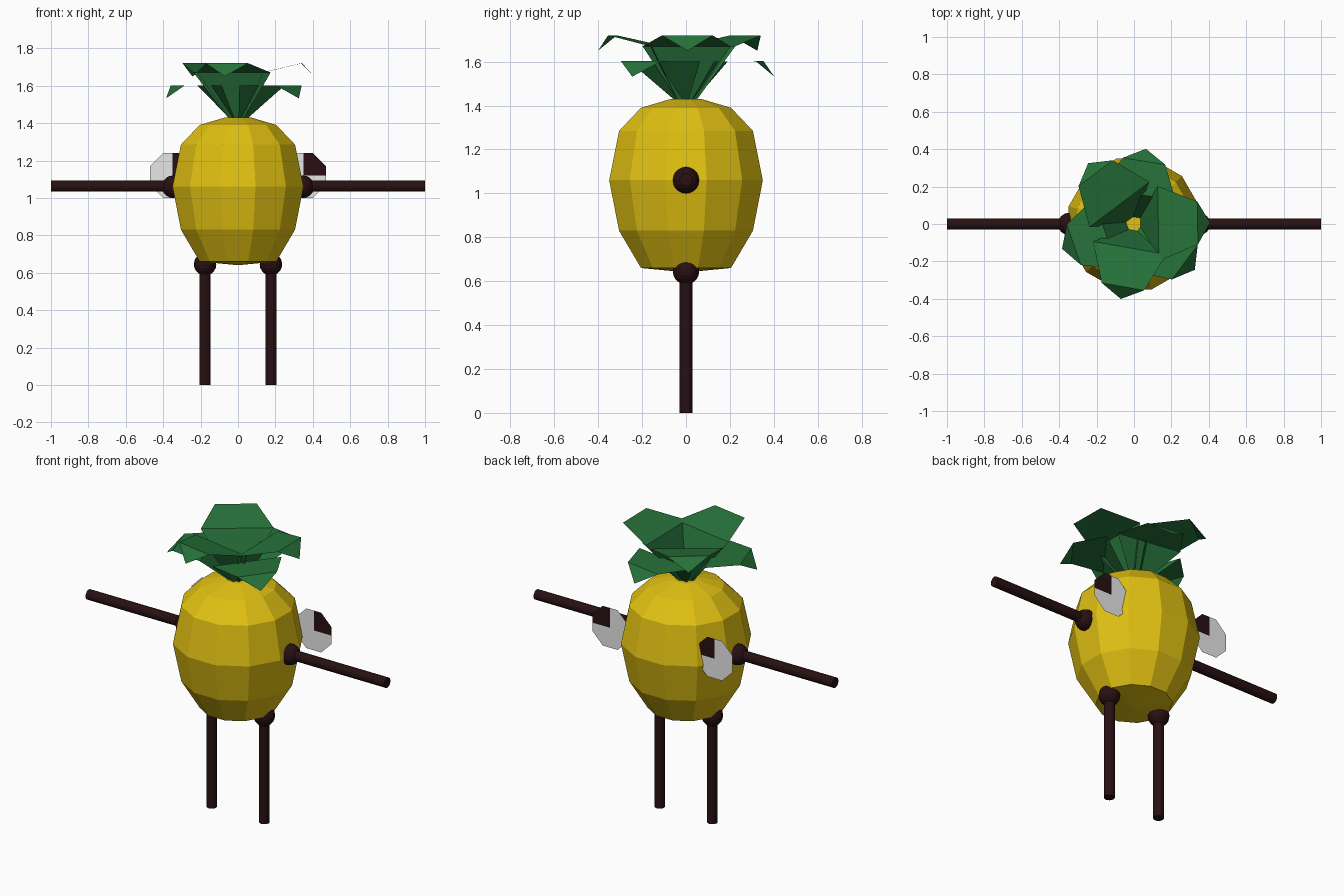
import bpy, bmesh, math
from mathutils import Matrix, Vector

cube = bpy.data.objects.get("Cube")
if cube:
    bpy.data.objects.remove(cube, do_unlink=True)


def material(name, rgb):
    m = bpy.data.materials.new(name)
    m.use_nodes = True
    m.diffuse_color = (*rgb, 1)
    m.node_tree.nodes["Principled BSDF"].inputs["Base Color"].default_value = (*rgb, 1)
    return m


yellow = material("rind_yellow", (0.75, 0.53, 0.006))
green = material("leaf_green", (0.02, 0.17, 0.043))
brown = material("dark_brown", (0.021, 0.005, 0.006))
white = material("eye_white", (0.8, 0.8, 0.8))


def finish(name, bm, *mats, smooth=False):
    mesh = bpy.data.meshes.new(name)
    bm.to_mesh(mesh)
    bm.free()
    for m in mats:
        mesh.materials.append(m)
    for p in mesh.polygons:
        p.use_smooth = smooth
    obj = bpy.data.objects.new(name, mesh)
    bpy.context.collection.objects.link(obj)
    return obj


# Fruit body: twelve-sided lathe with a shallow pointed bottom
SIDES = 12
profile = [(0.205, 0.66), (0.305, 0.83), (0.35, 1.06), (0.305, 1.285), (0.205, 1.39), (0.07, 1.43)]
bm = bmesh.new()
rings = []
for r, z in profile:
    r /= math.cos(math.pi / SIDES)
    angles = [(k + 0.5) * math.tau / SIDES for k in range(SIDES)]
    rings.append([bm.verts.new((r * math.cos(a), r * math.sin(a), z)) for a in angles])
tip = bm.verts.new((0, 0, 0.64))
for k in range(SIDES):
    n = (k + 1) % SIDES
    for low, high in zip(rings, rings[1:]):
        bm.faces.new((low[k], low[n], high[n], high[k]))
    bm.faces.new((tip, rings[0][n], rings[0][k]))
bm.faces.new(rings[-1])
finish("fruit_body", bm, yellow)


# Limbs: straight rods with a ball joint at the body
def rod(name, start, end, radius):
    start, end = Vector(start), Vector(end)
    axis = end - start
    bm = bmesh.new()
    matrix = Matrix.Translation((start + end) / 2) @ axis.to_track_quat("Z", "Y").to_matrix().to_4x4()
    bmesh.ops.create_cone(bm, cap_ends=True, segments=16, radius1=radius, radius2=radius,
                          depth=axis.length, matrix=matrix)
    finish(name, bm, brown)


def ball(name, centre):
    bm = bmesh.new()
    bmesh.ops.create_uvsphere(bm, u_segments=16, v_segments=10, radius=0.06,
                              matrix=Matrix.Translation(centre))
    finish(name, bm, brown)


# Eyes: flat octagons with one dark quarter
def eye(name, centre):
    bm = bmesh.new()
    hub = bm.verts.new(centre)
    rim = []
    for k in range(16):
        a = k * math.tau / 16
        r = 0.13 if k % 2 else 0.12
        rim.append(bm.verts.new(Vector(centre) + Vector((r * math.cos(a), 0, r * math.sin(a)))))
    for k in range(16):
        f = bm.faces.new((hub, rim[(k + 1) % 16], rim[k]))
        f.material_index = 1 if k < 4 else 0
    finish(name, bm, white, brown)


for side, s in (("left", 1), ("right", -1)):
    rod(side + "_arm", (s * 0.34, 0, 1.063), (s, 0, 1.063), 0.03)
    ball(side + "_shoulder", (s * 0.347, 0, 1.06))
    rod(side + "_leg", (s * 0.176, 0, 0.64), (s * 0.176, 0, 0), 0.03)
    ball(side + "_hip", (s * 0.176, 0, 0.645))
    eye(side + "_eye", (s * 0.35, 0.225, 1.12))


# Crown: folded leaves that rise, bend outward and droop to a point
def leaf(name, degrees, fold_r, fold_z, top_z):
    bm = bmesh.new()
    turn = Matrix.Rotation(math.radians(degrees), 3, "Z")
    stations = [(0.03, 0.035, 1.42), (fold_r, 0.2, fold_z), (0.34, 0.115, top_z)]
    rows = [[bm.verts.new(turn @ Vector((r, s * w, z))) for s in (-1, 1)] for r, w, z in stations]
    for a, b in zip(rows, rows[1:]):
        bm.faces.new((a[0], b[0], b[1], a[1]))
    point = bm.verts.new(turn @ Vector((0.407, 0, top_z - 0.07)))
    bm.faces.new((rows[-1][0], point, rows[-1][1]))
    finish(name, bm, green)


for i, degrees in enumerate((81, 199, 323)):
    leaf(f"lower_leaf_{i + 1}", degrees, 0.16, 1.6, 1.602)
for i, degrees in enumerate((1, 127, 260)):
    leaf(f"upper_leaf_{i + 1}", degrees, 0.13, 1.67, 1.72)
